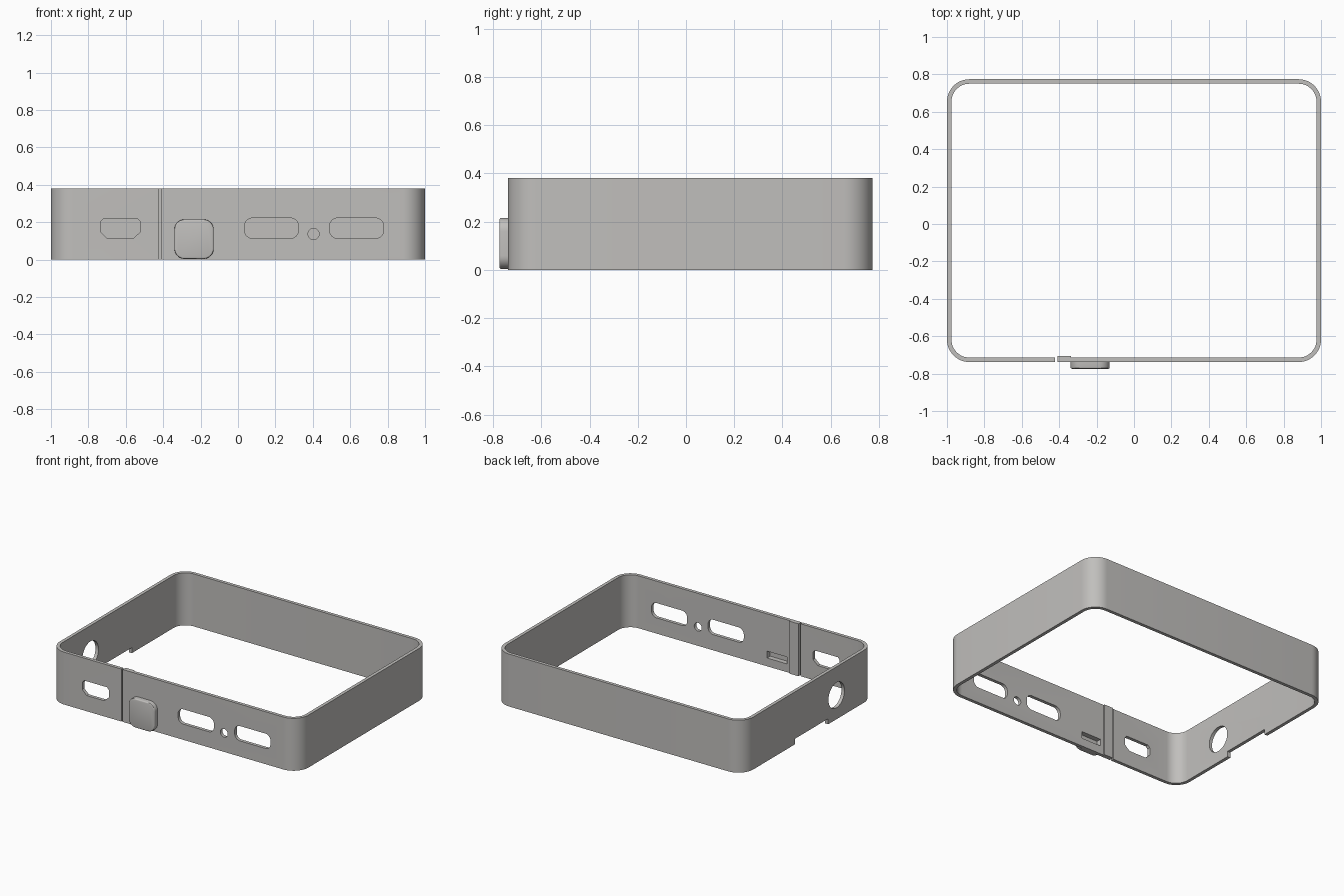
import bpy, bmesh, math
from mathutils import Vector

cube = bpy.data.objects.get("Cube")
if cube:
    bpy.data.objects.remove(cube, do_unlink=True)

grey = bpy.data.materials.new("warm grey plastic")
grey.use_nodes = True
COLOUR = (0.53, 0.52, 0.505, 1)
grey.diffuse_color = COLOUR
grey.node_tree.nodes["Principled BSDF"].inputs["Base Color"].default_value = COLOUR

LEFT, RIGHT, FRONT, BACK = -1.0, 1.0, -0.738, 0.774
HEIGHT, WALL, CORNER = 0.381, 0.024, 0.12


def rounded(u0, u1, v0, v1, r, steps=8):
    """Outline of a rounded rectangle."""
    centres = [(u1 - r, v1 - r), (u0 + r, v1 - r), (u0 + r, v0 + r), (u1 - r, v0 + r)]
    pts = []
    for q, (cu, cv) in enumerate(centres):
        for i in range(steps + 1):
            a = math.pi / 2 * (q + i / steps)
            pts.append((cu + r * math.cos(a), cv + r * math.sin(a)))
    return pts


def circle(u, v, r, n=40):
    return [(u + r * math.cos(math.tau * i / n), v + r * math.sin(math.tau * i / n))
            for i in range(n)]


def prism(name, outline, axis, lo, hi):
    """Extrude an outline along the named axis from lo to hi."""
    place = {"x": lambda u, v, w: (w, u, v),
             "y": lambda u, v, w: (u, w, v),
             "z": lambda u, v, w: (u, v, w)}[axis]
    bm = bmesh.new()
    face = bm.faces.new([bm.verts.new(place(u, v, lo)) for u, v in outline])
    top = bmesh.ops.extrude_face_region(bm, geom=[face])["geom"]
    shift = Vector(place(0, 0, hi - lo))
    bmesh.ops.translate(bm, vec=shift, verts=[g for g in top if isinstance(g, bmesh.types.BMVert)])
    bmesh.ops.recalc_face_normals(bm, faces=bm.faces)
    mesh = bpy.data.meshes.new(name)
    bm.to_mesh(mesh)
    bm.free()
    mesh.materials.append(grey)
    ob = bpy.data.objects.new(name, mesh)
    bpy.context.collection.objects.link(ob)
    return ob


def activate(ob):
    bpy.ops.object.select_all(action="DESELECT")
    ob.select_set(True)
    bpy.context.view_layer.objects.active = ob


def cut(ob, cutter):
    cutter.hide_render = True
    mod = ob.modifiers.new("cut", "BOOLEAN")
    mod.operation, mod.solver, mod.object = "DIFFERENCE", "EXACT", cutter
    activate(ob)
    bpy.ops.object.modifier_apply(modifier=mod.name)


def box(u0, u1, v0, v1):
    return [(u0, v0), (u1, v0), (u1, v1), (u0, v1)]


# Hollow rounded frame
frame = prism("frame", rounded(LEFT, RIGHT, FRONT, BACK, CORNER, 12), "z", 0, HEIGHT)
inside = rounded(LEFT + WALL, RIGHT - WALL, FRONT + WALL, BACK - WALL, CORNER - WALL, 12)

# Front openings: two oblong ports, a pin hole, a tapered port and the slit
through = (FRONT - 0.1, FRONT + 0.1)
tapered = [(-0.70, 0.114), (-0.56, 0.114), (-0.522, 0.148), (-0.522, 0.202),
           (-0.537, 0.218), (-0.72, 0.218), (-0.735, 0.202), (-0.735, 0.148)]
cutters = [
    prism("inside_cutter", inside, "z", -0.1, HEIGHT + 0.1),
    prism("port_cutter_a", rounded(0.035, 0.323, 0.114, 0.222, 0.042), "y", *through),
    prism("port_cutter_b", rounded(0.49, 0.778, 0.114, 0.222, 0.042), "y", *through),
    prism("pin_cutter", circle(0.404, 0.137, 0.03, 24), "y", *through),
    prism("tapered_cutter", tapered, "y", *through),
    prism("slit_cutter", box(-0.422, -0.41, -0.1, HEIGHT + 0.1), "y", *through),
    # Side openings: round hole and bottom notch
    prism("round_cutter", circle(-0.30, 0.175, 0.092), "x", LEFT - 0.1, LEFT + 0.1),
    prism("notch_cutter", box(-0.205, 0.175, -0.1, 0.04), "x", LEFT - 0.1, LEFT + 0.1),
]
for c in cutters:
    cut(frame, c)

# Raised button on the front with a softened outer rim
button = prism("button", rounded(-0.34, -0.13, 0.004, 0.215, 0.055), "y", -0.774, FRONT + 0.006)
bm = bmesh.new()
bm.from_mesh(button.data)
rim = [e for e in bm.edges if all(v.co.y < -0.77 for v in e.verts)]
bmesh.ops.bevel(bm, geom=rim, offset=0.008, segments=3, profile=0.5, affect="EDGES")
bm.to_mesh(button.data)
bm.free()

# Small pocket on the inner wall, reaching into the button
pocket = prism("pocket_cutter", box(-0.312, -0.152, 0.06, 0.11), "y", -0.75, -0.65)
cut(frame, pocket)
cut(button, pocket)

# Stiffening strip inside, beside the slit
strip = prism("inner_strip", box(-0.41, -0.338, 0, HEIGHT), "y", FRONT + 0.01, FRONT + WALL + 0.009)

for c in cutters + [pocket]:
    bpy.data.objects.remove(c, do_unlink=True)

for ob in (frame, button, strip):
    activate(ob)
    bpy.ops.object.shade_smooth_by_angle(angle=math.radians(30))
